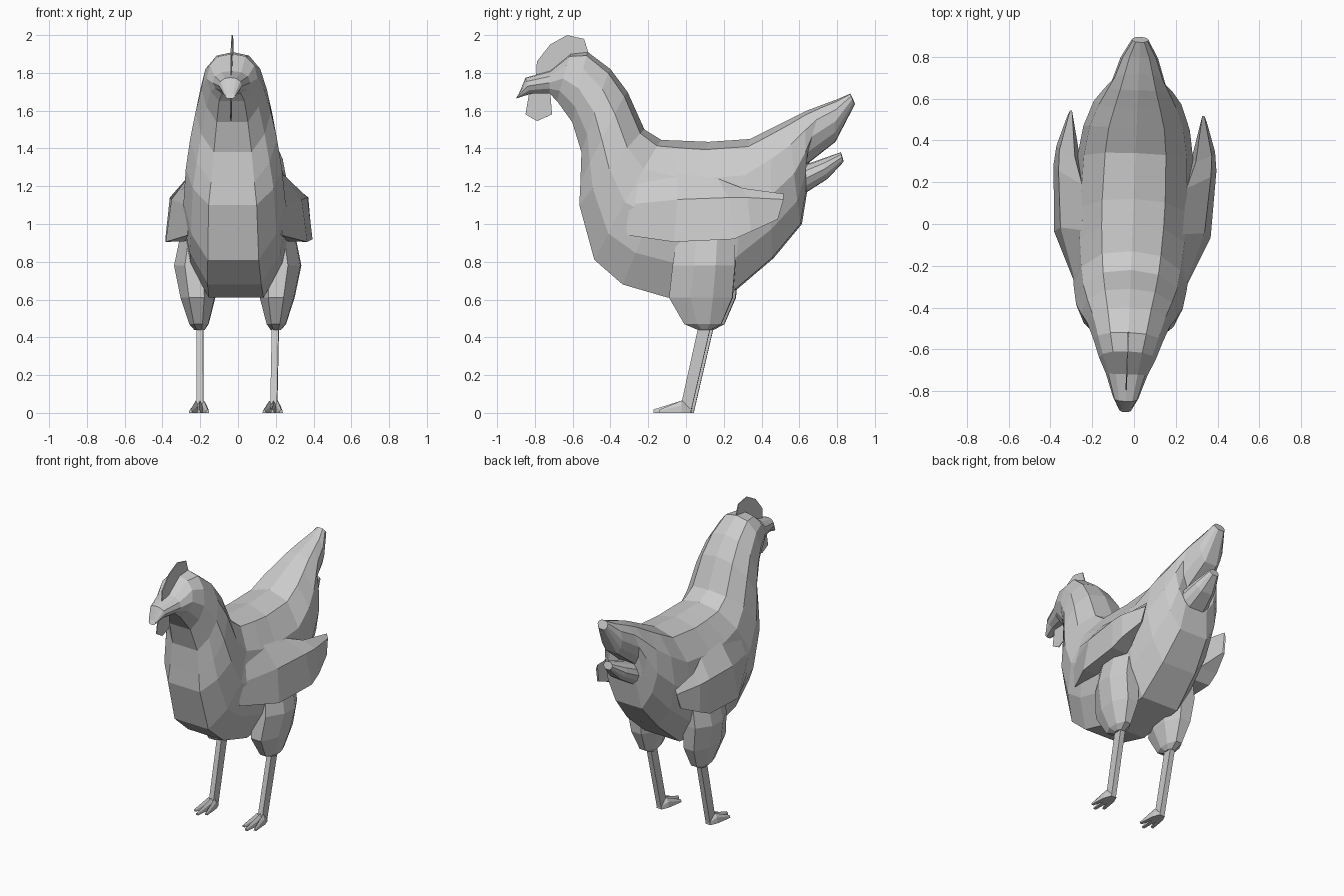
import bpy, bmesh, math
from mathutils import Matrix

cube = bpy.data.objects.get("Cube")
if cube:
    bpy.data.objects.remove(cube, do_unlink=True)

GREY = (0.6, 0.6, 0.6, 1.0)
mat = bpy.data.materials.new("plain grey")
mat.use_nodes = True
mat.diffuse_color = GREY
mat.node_tree.nodes["Principled BSDF"].inputs["Base Color"].default_value = GREY

# The whole bird is turned very slightly about the vertical axis
TURN = Matrix.Translation((-0.006, 0, 0)) @ Matrix.Rotation(-0.04, 4, 'Z')


def loft(name, rings, side=1):
    """Skin a list of equal-length point rings and cap both ends; side=-1 mirrors in x."""
    bm = bmesh.new()
    rows = [[bm.verts.new((x * side, y, z)) for x, y, z in ring] for ring in rings]
    n = len(rows[0])
    for a, b in zip(rows, rows[1:]):
        for i in range(n):
            j = (i + 1) % n
            bm.faces.new((a[i], a[j], b[j], b[i]))
    bm.faces.new(rows[0])
    bm.faces.new(rows[-1])
    bmesh.ops.recalc_face_normals(bm, faces=bm.faces)
    bm.transform(TURN)
    mesh = bpy.data.meshes.new(name)
    bm.to_mesh(mesh)
    bm.free()
    mesh.materials.append(mat)
    obj = bpy.data.objects.new(name, mesh)
    bpy.context.collection.objects.link(obj)
    return obj


# Half cross-section: (share of half width, share of the way from top to bottom)
HALF = [(0, 0), (0.52, 0.05), (0.88, 0.24), (1, 0.52), (0.84, 0.78), (0.5, 1)]


def section(ty, tz, by, bz, w):
    pts = [(w * u, ty + (by - ty) * t, tz + (bz - tz) * t) for u, t in HALF]
    return pts + [(-x, y, z) for x, y, z in reversed(pts[1:])]


# Body from beak to tail: top y, top z, bottom y, bottom z, half width
body = [
    (-0.885, 1.69, -0.90, 1.665, 0.028),
    (-0.85, 1.775, -0.82, 1.69, 0.06),
    (-0.72, 1.81, -0.72, 1.69, 0.10),
    (-0.61, 1.90, -0.68, 1.65, 0.135),
    (-0.52, 1.91, -0.60, 1.54, 0.165),
    (-0.40, 1.82, -0.55, 1.38, 0.20),
    (-0.31, 1.70, -0.555, 1.22, 0.23),
    (-0.22, 1.50, -0.56, 1.10, 0.255),
    (-0.13, 1.445, -0.48, 0.81, 0.27),
    (0.00, 1.44, -0.33, 0.68, 0.285),
    (0.12, 1.435, -0.09, 0.61, 0.29),
    (0.34, 1.45, 0.26, 0.65, 0.28),
    (0.46, 1.51, 0.46, 0.82, 0.255),
    (0.55, 1.555, 0.61, 1.00, 0.21),
    (0.64, 1.60, 0.64, 1.18, 0.165),
    (0.72, 1.63, 0.63, 1.31, 0.13),
    (0.80, 1.66, 0.79, 1.435, 0.09),
    (0.87, 1.69, 0.895, 1.635, 0.04),
]
loft("body", [section(*s) for s in body])

# Short feather under the main tail
lower_tail = [
    (0.50, 1.28, 0.52, 1.10, 0.13),
    (0.62, 1.31, 0.64, 1.17, 0.11),
    (0.72, 1.345, 0.75, 1.24, 0.08),
    (0.82, 1.38, 0.835, 1.33, 0.035),
]
loft("lower_tail", [section(*s) for s in lower_tail])


# Thin upright plates on the head
def plate(name, outline, half=0.003):
    loft(name, [[(x, y, z) for y, z in outline] for x in (-half, half)])


plate("comb", [(-0.795, 1.77), (-0.79, 1.86), (-0.72, 1.95), (-0.63, 2.0),
               (-0.54, 1.98), (-0.515, 1.90), (-0.60, 1.88), (-0.72, 1.79)])
plate("wattle", [(-0.83, 1.70), (-0.85, 1.58), (-0.79, 1.545), (-0.71, 1.58), (-0.72, 1.71)])

# Wing rings run front to back: top, middle, lower edge, inner edge
wing = [
    [(0.22, -0.32, 1.24), (0.25, -0.33, 1.10), (0.25, -0.30, 0.94), (0.20, -0.28, 1.00)],
    [(0.24, -0.04, 1.27), (0.345, -0.03, 1.13), (0.375, -0.05, 0.905), (0.24, -0.03, 0.91)],
    [(0.25, 0.18, 1.24), (0.365, 0.24, 1.14), (0.39, 0.27, 0.92), (0.24, 0.25, 0.93)],
    [(0.29, 0.31, 1.19), (0.365, 0.34, 1.14), (0.38, 0.36, 0.96), (0.27, 0.33, 0.98)],
    [(0.312, 0.53, 1.16), (0.322, 0.53, 1.13), (0.335, 0.50, 1.025), (0.322, 0.50, 1.03)],
]

# Thigh rings: height, front y, back y, inner x, outer x
thigh = [
    (1.00, -0.03, 0.27, 0.12, 0.29),
    (0.78, -0.06, 0.27, 0.11, 0.335),
    (0.61, -0.08, 0.255, 0.12, 0.30),
    (0.47, 0.00, 0.195, 0.155, 0.255),
    (0.44, 0.07, 0.14, 0.175, 0.23),
]


def thigh_ring(z, f, b, i, o):
    c, m = (i + o) / 2, (f + b) / 2
    dx, dy = (o - i) / 2, (b - f) / 2
    shape = [(-0.45, -1), (0.45, -1), (1, -0.3), (1, 0.4),
             (0.45, 1), (-0.45, 1), (-1, 0.4), (-1, -0.3)]
    return [(c + dx * u, m + dy * v, z) for u, v in shape]


def rect(cx, y0, y1, z, hw):
    return [(cx - hw, y0, z), (cx + hw, y0, z), (cx + hw, y1, z), (cx - hw, y1, z)]


def toe_ring(cx, y, hw, top):
    return [(cx - hw, y, 0), (cx + hw, y, 0), (cx + hw * 0.8, y, top * 0.6),
            (cx, y, top), (cx - hw * 0.8, y, top * 0.6)]


for side, label in ((1, "left"), (-1, "right")):
    loft(label + "_wing", wing, side)
    loft(label + "_thigh", [thigh_ring(*t) for t in thigh], side)
    loft(label + "_shin", [rect(0.20, 0.075, 0.14, 0.46, 0.018),
                           rect(0.195, -0.025, 0.035, 0.01, 0.018)], side)
    # Three fanned toes sharing a heel
    for k, toe in ((-1, "inner"), (0, "middle"), (1, "outer")):
        reach = -0.165 if k == 0 else -0.13
        loft(f"{label}_{toe}_toe", [
            toe_ring(0.195 + k * 0.006, 0.035, 0.014, 0.03),
            toe_ring(0.195 + k * 0.022, -0.015, 0.018, 0.065),
            toe_ring(0.195 + k * 0.045, reach, 0.009, 0.018)], side)
